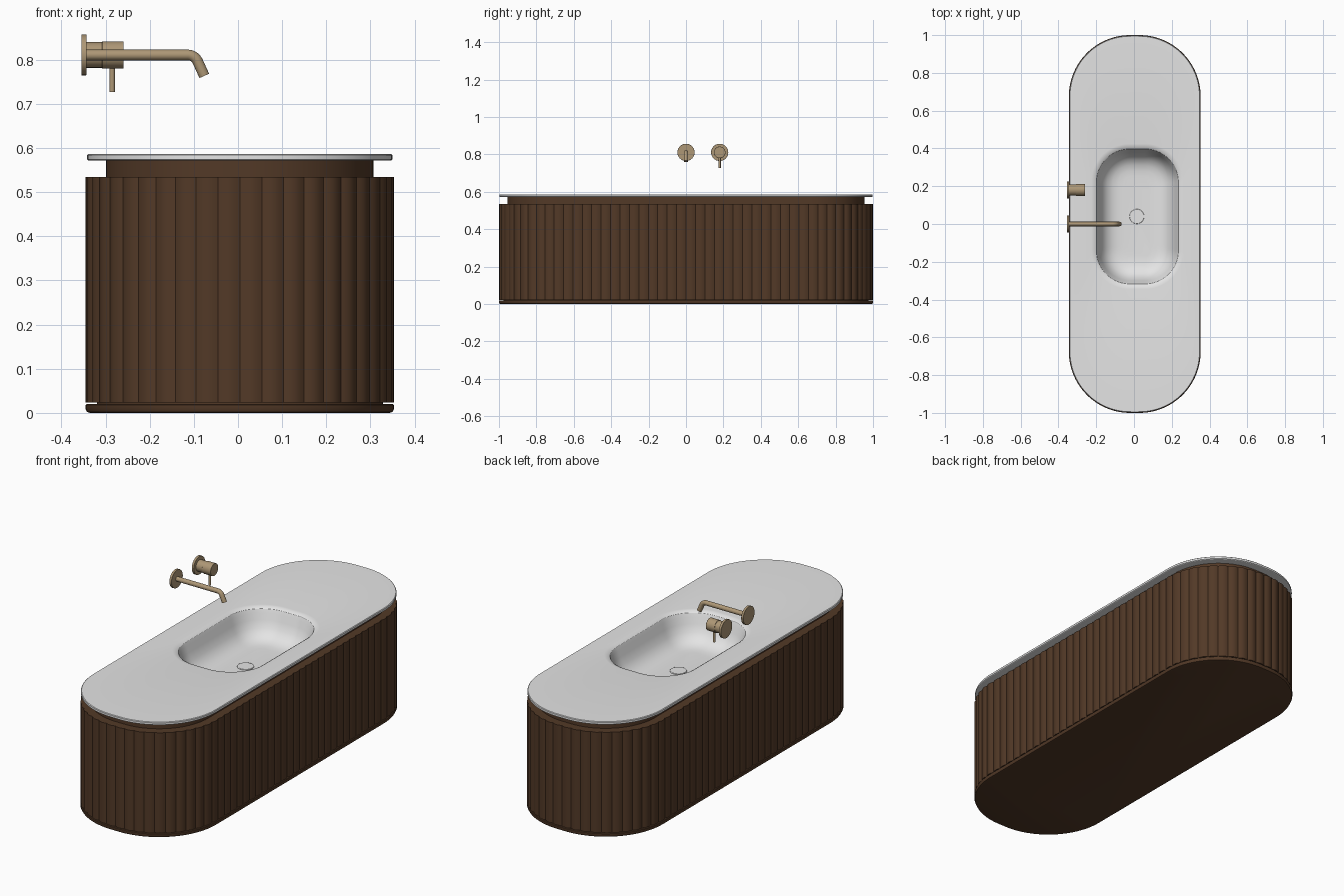
import bpy
import math
from mathutils import Vector

old = bpy.data.objects.get("Cube")
if old:
    bpy.data.objects.remove(old, do_unlink=True)


def material(name, rgb):
    m = bpy.data.materials.new(name)
    m.use_nodes = True
    m.diffuse_color = (*rgb, 1)
    bsdf = m.node_tree.nodes["Principled BSDF"]
    bsdf.inputs["Base Color"].default_value = (*rgb, 1)
    bsdf.inputs["Roughness"].default_value = 0.5
    return m


WOOD = material("dark walnut", (0.085, 0.041, 0.020))
STONE = material("matt white", (0.78, 0.78, 0.78))
BRASS = material("brushed bronze", (0.42, 0.31, 0.18))
CX = 0.004  # cabinet centre line


def outline(hx, hy, r, n, cx=CX, cy=0, flutes=0, depth=0):
    """Evenly spaced points round a rounded rectangle, optionally ribbed."""
    arc = math.pi * r / 2
    a, b = hx - r, hy - r
    total = 4 * (a + b + arc)
    pts = []
    for i in range(n):
        # Work in one quadrant, then mirror into the others
        q, s = divmod(i * total / n, total / 4)
        if int(q) % 2:
            s = total / 4 - s
        if s < b:
            x, y, nx, ny = hx, s, 1, 0
        elif s < b + arc:
            t = (s - b) / r
            nx, ny = math.cos(t), math.sin(t)
            x, y = a + r * nx, b + r * ny
        else:
            x, y, nx, ny = a - (s - b - arc), hy, 0, 1
        push = depth * (1 - abs(math.sin(math.pi * flutes * i / n)))
        sx = -1 if int(q) in (1, 2) else 1
        sy = -1 if int(q) in (2, 3) else 1
        pts.append((cx + sx * (x - push * nx), cy + sy * (y - push * ny)))
    return pts


def finish(obj, mat):
    obj.data.materials.append(mat)
    bpy.ops.object.select_all(action="DESELECT")
    obj.select_set(True)
    bpy.context.view_layer.objects.active = obj
    bpy.ops.object.shade_smooth_by_angle(angle=math.radians(30))
    return obj


def loft(name, rings, mat, cap_start=True, cap_end=True):
    """Skin a stack of (outline, height) rings."""
    n = len(rings[0][0])
    verts = [(x, y, z) for pts, z in rings for x, y in pts]
    faces = []
    for k in range(len(rings) - 1):
        for i in range(n):
            j = (i + 1) % n
            faces.append((k * n + i, k * n + j, (k + 1) * n + j, (k + 1) * n + i))
    if cap_start:
        faces.append(tuple(reversed(range(n))))
    if cap_end:
        faces.append(tuple(range((len(rings) - 1) * n, len(rings) * n)))
    mesh = bpy.data.meshes.new(name)
    mesh.from_pydata(verts, [], faces)
    obj = bpy.data.objects.new(name, mesh)
    bpy.context.collection.objects.link(obj)
    return finish(obj, mat)


def cylinder(name, start, end, radius, mat, bevel=0):
    start, end = Vector(start), Vector(end)
    axis = end - start
    bpy.ops.mesh.primitive_cylinder_add(vertices=48, radius=radius, depth=axis.length,
                                        location=(start + end) / 2)
    obj = bpy.context.object
    obj.name = name
    obj.rotation_euler = axis.to_track_quat("Z", "Y").to_euler()
    if bevel:
        mod = obj.modifiers.new("soft edge", "BEVEL")
        mod.width, mod.segments = bevel, 2
    return finish(obj, mat)


def cabinet_ring(inset, n, **kw):
    return outline(0.349 - inset, 1 - inset, 0.325 - inset, n, **kw)


# Plinth with a rounded lower edge
N = 256
loft("plinth", [(cabinet_ring(d, N), z) for d, z in
                ((0.009, 0), (0.003, 0.002), (0, 0.008), (0, 0.018), (0.002, 0.02))], WOOD)

# Ribbed cabinet: shadow gap, ribbed wall, ledge and recessed neck, open on top
RIBS = 96
M = RIBS * 8
ribbed = cabinet_ring(0, M, flutes=RIBS, depth=0.006)
neck = cabinet_ring(0.046, M)
loft("ribbed_cabinet", [(cabinet_ring(0.025, M), 0.019), (cabinet_ring(0.025, M), 0.023),
                        (ribbed, 0.023), (ribbed, 0.534), (neck, 0.534), (neck, 0.574)],
     WOOD, cap_end=False)

# Countertop and basin in one continuous skin
top = [(cabinet_ring(d, N), z) for d, z in
       ((0.08, 0.572), (0.006, 0.572), (0.003, 0.574), (0.003, 0.584), (0.006, 0.587))]
basin = [(outline(0.22 - d, 0.36 - d, max(0.18 - d, 0.03), N, 0.018, 0.04), z) for d, z in
         ((-0.025, 0.587), (-0.008, 0.585), (0.003, 0.578), (0.011, 0.56), (0.021, 0.53),
          (0.037, 0.495), (0.06, 0.468), (0.09, 0.452), (0.12, 0.446), (0.15, 0.444))]
loft("countertop_basin", top + basin, STONE, cap_start=False)

# Drain cover
cylinder("drain_cover", (0.015, 0.04, 0.44), (0.015, 0.04, 0.448), 0.039, STONE, 0.002)

# Wall plates for spout and mixer
Z = 0.811
MIX = 0.18
for name, y in (("spout_plate", 0), ("mixer_plate", MIX)):
    cylinder(name, (-0.355, y, Z), (-0.343, y, Z), 0.046, BRASS, 0.001)

# Mixer knob and lever
cylinder("mixer_neck", (-0.345, MIX, Z), (-0.305, MIX, Z), 0.029, BRASS)
cylinder("mixer_knob", (-0.308, MIX, Z), (-0.259, MIX, Z), 0.031, BRASS, 0.001)
cylinder("mixer_lever", (-0.285, MIX, 0.727), (-0.285, MIX, 0.79), 0.006, BRASS)

# Spout: straight tube with a bent tip
R = 0.025
path = [(-0.345, Z)]
for k in range(9):
    t = math.radians(65) * k / 8
    path.append((-0.114 + R * math.sin(t), Z - R + R * math.cos(t)))
path.append((path[-1][0] + 0.015, path[-1][1] - 0.033))
curve = bpy.data.curves.new("spout", "CURVE")
curve.dimensions = "3D"
curve.bevel_depth = 0.012
curve.bevel_resolution = 6
curve.use_fill_caps = True
spline = curve.splines.new("POLY")
spline.points.add(len(path) - 1)
for p, (x, z) in zip(spline.points, path):
    p.co = (x, 0, z, 1)
spout = bpy.data.objects.new("spout", curve)
bpy.context.collection.objects.link(spout)
bpy.ops.object.select_all(action="DESELECT")
spout.select_set(True)
bpy.context.view_layer.objects.active = spout
bpy.ops.object.convert(target="MESH")
finish(bpy.context.object, BRASS)
